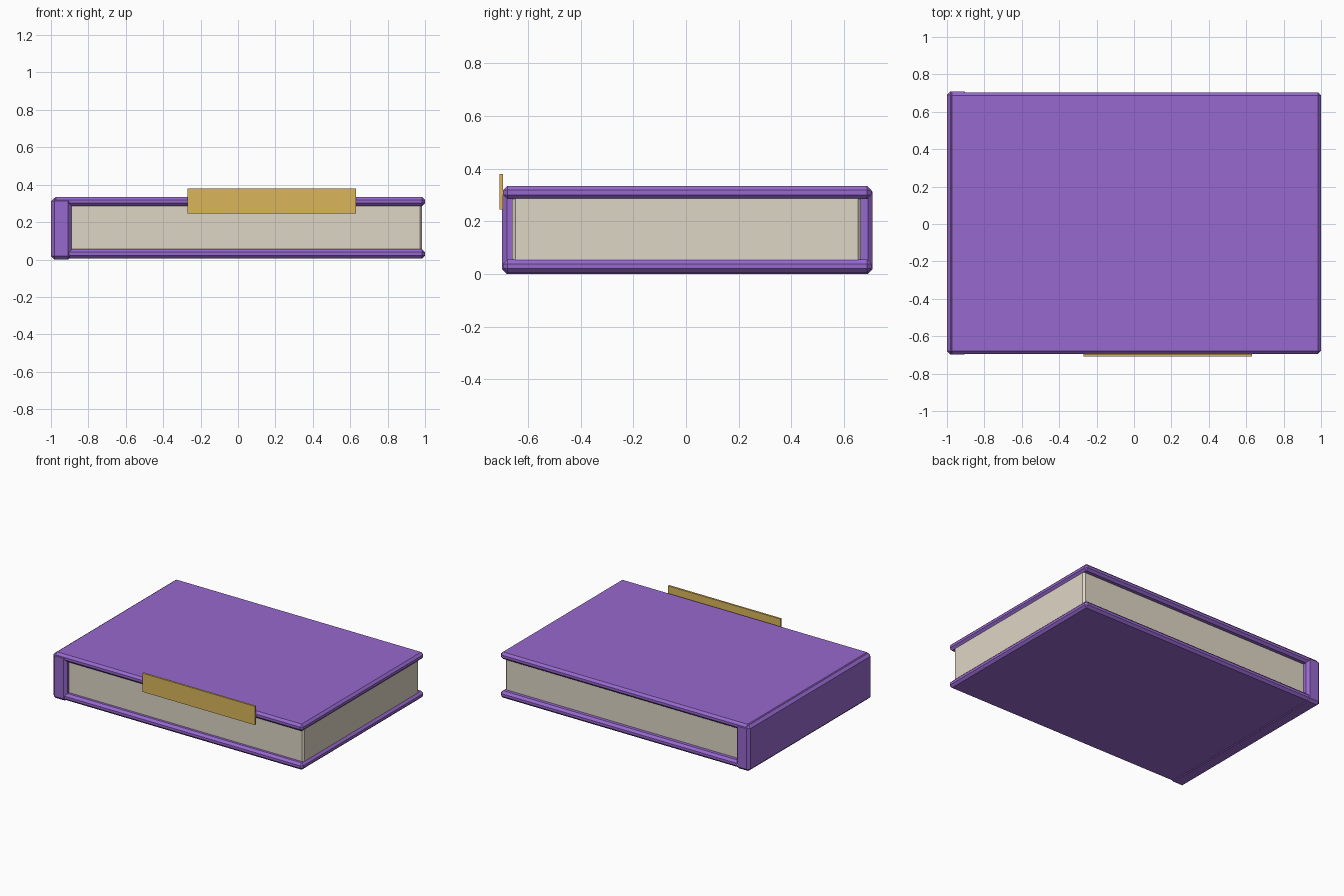
import bpy
import bmesh
from mathutils import Vector

cube = bpy.data.objects.get("Cube")
if cube:
    bpy.data.objects.remove(cube, do_unlink=True)


def material(name, color):
    mat = bpy.data.materials.new(name)
    mat.use_nodes = True
    mat.diffuse_color = (*color, 1)
    bsdf = next(n for n in mat.node_tree.nodes if n.type == "BSDF_PRINCIPLED")
    bsdf.inputs["Base Color"].default_value = (*color, 1)
    return mat


purple = material("purple cover", (0.31, 0.14, 0.62))
cream = material("cream paper", (0.73, 0.67, 0.56))
gold = material("gold band", (0.70, 0.47, 0.10))


def block(name, low, high, mat, bevel=0.0, upright_only=False):
    """Box between two corners with an optional flat chamfer."""
    low, high = Vector(low), Vector(high)
    bm = bmesh.new()
    bmesh.ops.create_cube(bm, size=1)
    for v in bm.verts:
        v.co = (low + high) / 2 + v.co * (high - low)
    if bevel:
        edges = [e for e in bm.edges if not upright_only
                 or abs(e.verts[0].co.z - e.verts[1].co.z) > 0.01]
        bmesh.ops.bevel(bm, geom=edges, offset=bevel, segments=1,
                        profile=0.5, affect="EDGES")
    mesh = bpy.data.meshes.new(name)
    bm.to_mesh(mesh)
    bm.free()
    mesh.materials.append(mat)
    obj = bpy.data.objects.new(name, mesh)
    bpy.context.collection.objects.link(obj)
    return obj


# Two matching cover boards
for name, z in (("bottom_cover", 0.005), ("top_cover", 0.285)):
    block(name, (-0.99, -0.694, z), (1.0, 0.704, z + 0.05), purple, 0.016)

# Spine joining the boards
block("spine", (-1.0, -0.698, 0.0), (-0.89, 0.708, 0.33), purple, 0.018)

# Page block set in from the cover edges
block("pages", (-0.93, -0.66, 0.03), (0.985, 0.664, 0.31), cream, 0.012, True)

# Thin band standing at the front edge
block("front_band", (-0.27, -0.708, 0.245), (0.63, -0.694, 0.38), gold)
